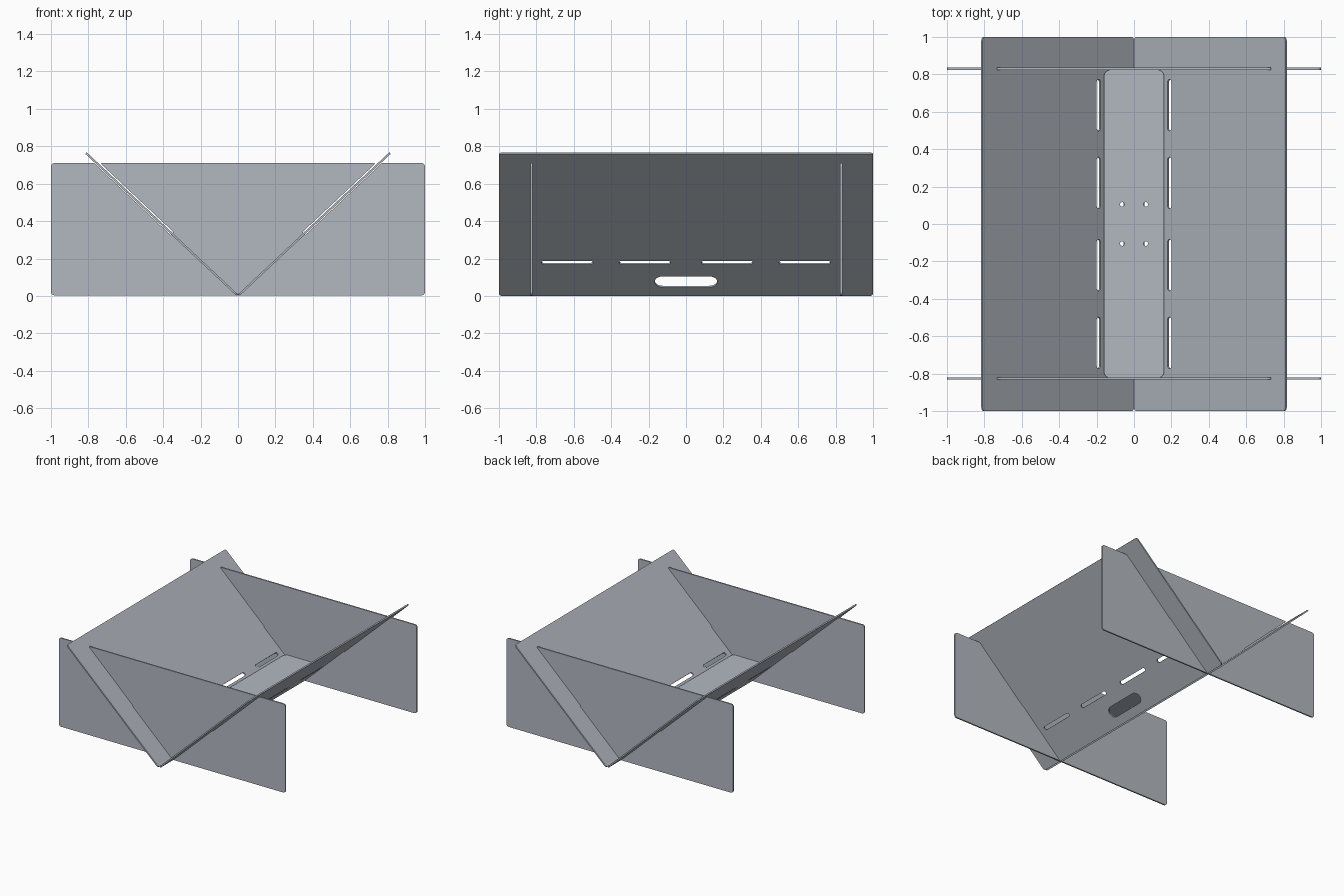
import bpy, bmesh, math
from mathutils import Matrix, Vector

cube = bpy.data.objects.get("Cube")
if cube:
    bpy.data.objects.remove(cube, do_unlink=True)

T = 0.011                      # sheet thickness
ANGLE = math.radians(43.2)     # slope of the V panels
C, S = math.cos(ANGLE), math.sin(ANGLE)
FOOT = S * T                   # offset so the panels meet on the centre line

steel = bpy.data.materials.new("light_grey_sheet")
steel.use_nodes = True
colour = (0.45, 0.485, 0.535, 1)
steel.diffuse_color = colour
steel.node_tree.nodes["Principled BSDF"].inputs["Base Color"].default_value = colour


def rounded(corners, steps=6):
    """Outline with an arc at every corner given as (x, y, radius)."""
    out = []
    for i, (x, y, r) in enumerate(corners):
        p = Vector((x, y))
        if r == 0:
            out.append(p)
            continue
        before = Vector(corners[i - 1][:2])
        after = Vector(corners[(i + 1) % len(corners)][:2])
        a = p + (before - p).normalized() * r
        b = p + (after - p).normalized() * r
        for k in range(steps + 1):
            t = k / steps
            wa, wp, wb = (1 - t) ** 2, math.sqrt(2) * t * (1 - t), t * t
            out.append((a * wa + p * wp + b * wb) / (wa + wp + wb))
    return out


def rect(x, y, w, h, r):
    return rounded([(x + sx * w / 2, y + sy * h / 2, r)
                    for sx, sy in ((-1, -1), (1, -1), (1, 1), (-1, 1))])


def slot(x, y, w, h):
    return rect(x, y, w, h, min(w, h) * 0.499)


def sheet(name, outlines, matrix):
    """Flat sheet from an outer outline and its holes."""
    curve = bpy.data.curves.new(name + "_profile", "CURVE")
    curve.dimensions, curve.fill_mode, curve.extrude = "2D", "BOTH", T / 2
    for pts in outlines:
        spline = curve.splines.new("POLY")
        spline.points.add(len(pts) - 1)
        for point, p in zip(spline.points, pts):
            point.co = (p.x, p.y, 0, 1)
        spline.use_cyclic_u = True
    helper = bpy.data.objects.new(name + "_helper", curve)
    bpy.context.collection.objects.link(helper)
    mesh = bpy.data.meshes.new_from_object(
        helper.evaluated_get(bpy.context.evaluated_depsgraph_get()))
    bpy.data.objects.remove(helper, do_unlink=True)
    bm = bmesh.new()
    bm.from_mesh(mesh)
    bmesh.ops.remove_doubles(bm, verts=bm.verts, dist=1e-5)
    bmesh.ops.recalc_face_normals(bm, faces=bm.faces)
    for face in bm.faces:
        face.smooth = False
    bm.to_mesh(mesh)
    bm.free()
    mesh.name = name
    mesh.materials.clear()
    mesh.materials.append(steel)
    obj = bpy.data.objects.new(name, mesh)
    obj.matrix_world = matrix
    bpy.context.collection.objects.link(obj)


# Sloping panels with a row of slots and a hand hole
LENGTH = 1.11
panel = [rect(LENGTH / 2, 0, LENGTH, 2, 0.018), slot(0.11, 0, 0.085, 0.335)]
panel += [slot(0.26, y, 0.027, 0.275) for y in (-0.635, -0.22, 0.22, 0.635)]
tilt = (Matrix.Translation((FOOT - S * T / 2, 0, C * T / 2))
        @ Matrix.Rotation(-ANGLE, 4, "Y"))
sheet("left_panel", panel, tilt)
sheet("right_panel", panel, Matrix.Rotation(math.pi, 4, "Z") @ tilt)

# Upright cross plates, notched from the top to take the panels
TOP = 0.71


def on_slope(u, n):
    return FOOT + C * u - S * n, S * u + C * n


def notch_top(n):
    return on_slope((TOP - C * n) / S, n)


half = [(1, 0.003, 0.02), (1, TOP, 0.02), (*notch_top(-0.004), 0.005),
        (*on_slope(0.48, -0.004), 0), (*on_slope(0.48, T + 0.007), 0),
        (*notch_top(T + 0.007), 0.012)]
plate = [rounded(half + [(-x, z, r) for x, z, r in reversed(half)])]
for name, y in (("front_plate", -0.826), ("back_plate", 0.83)):
    sheet(name, plate,
          Matrix.Translation((0, y, 0)) @ Matrix.Rotation(math.pi / 2, 4, "X"))

# Base shelf resting in the V, with four screw holes
shelf = [rect(0, 0, 0.32, 1.645, 0.03)]
shelf += [slot(x, y, 0.024, 0.024) for x in (-0.063, 0.063) for y in (-0.105, 0.105)]
sheet("base_shelf", shelf, Matrix.Translation((0, 0, 0.158 + T / 2)))
